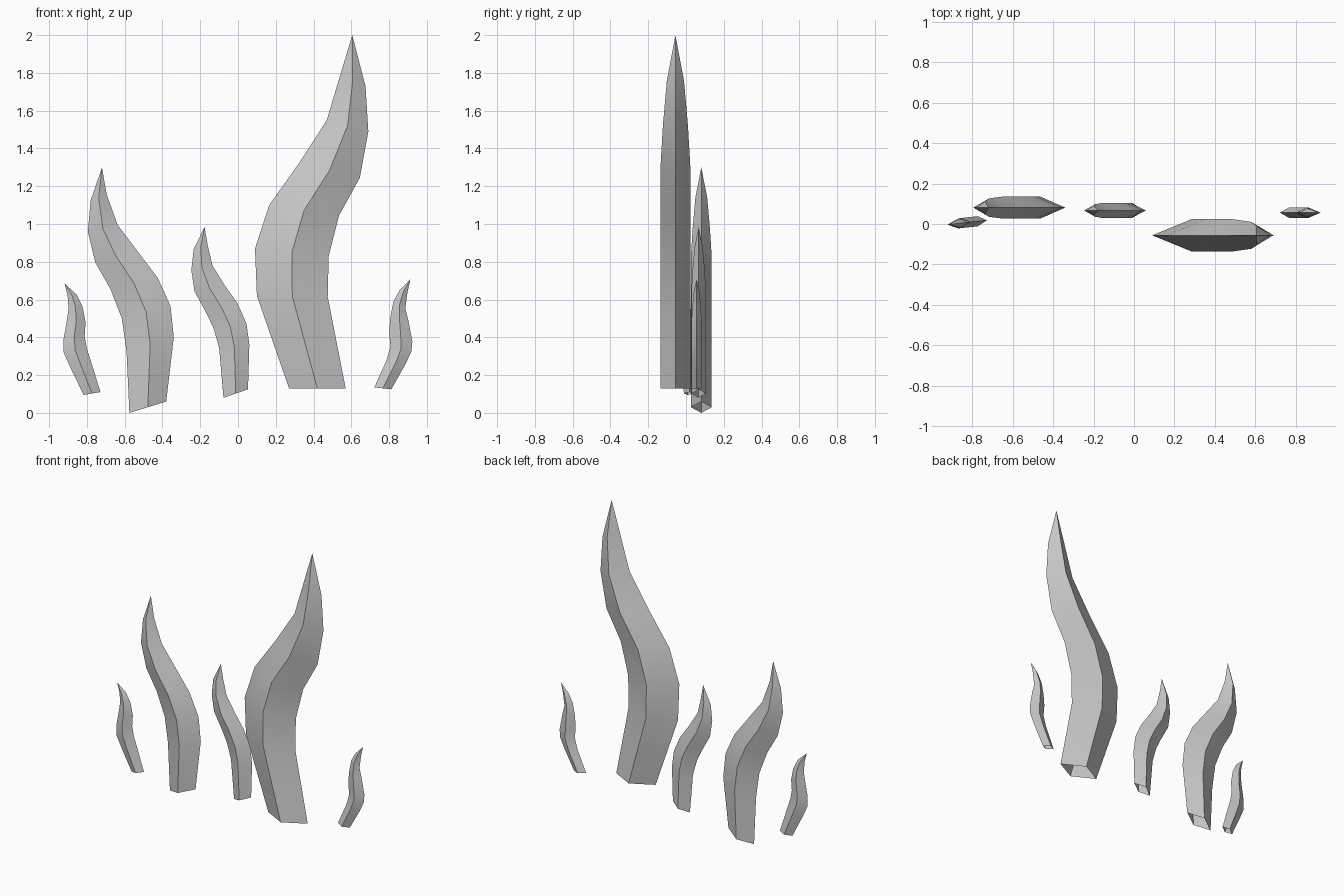
import bpy, bmesh, math

grey = bpy.data.materials.new("light grey")
grey.diffuse_color = (0.6, 0.6, 0.6, 1)

# Ridge depth per ring, thinning towards the tip
TAPER = [1, 1, 1, 1, 1, 1, 0.83, 0.57]


def flame(name, left, right, tip, y, depth, turn=0.0):
    """Hollow diamond-section blade through left/right edge points (x, z)."""
    # the straight foot gets one extra ring halfway up
    for edge in (left, right):
        edge.insert(1, tuple((a + b) / 2 for a, b in zip(edge[0], edge[1])))
    cx = sum(p[0] for p in left + right) / (2 * len(left))

    bm = bmesh.new()

    def vert(x, z, dy=0.0):
        return bm.verts.new((x, y + dy + turn * (x - cx), z))

    rings = []
    for (lx, lz), (rx, rz), t in zip(left, right, TAPER):
        mx, mz, d = (lx + rx) / 2, (lz + rz) / 2, depth * t
        rings.append([vert(lx, lz), vert(mx, mz, -d),
                      vert(rx, rz), vert(mx, mz, d)])
    top = vert(*tip)
    for i in range(4):
        j = (i + 1) % 4
        for a, b in zip(rings, rings[1:]):
            bm.faces.new((a[i], a[j], b[j], b[i]))
        bm.faces.new((rings[-1][i], rings[-1][j], top))

    mesh = bpy.data.meshes.new(name)
    bm.to_mesh(mesh)
    bm.free()
    mesh.materials.append(grey)
    obj = bpy.data.objects.new(name, mesh)
    bpy.context.collection.objects.link(obj)
    bpy.ops.object.select_all(action='DESELECT')
    obj.select_set(True)
    bpy.context.view_layer.objects.active = obj
    bpy.ops.object.shade_smooth_by_angle(angle=math.radians(30))


# Tallest blade, right of centre
flame("tall_flame",
      [(.27, .13), (.10, .62), (.09, .87), (.165, 1.10), (.325, 1.325),
       (.47, 1.55), (.54, 1.785)],
      [(.57, .13), (.475, .615), (.48, .83), (.535, 1.045), (.645, 1.245),
       (.69, 1.49), (.675, 1.73)],
      (.605, 2.0), -.056, .08)

# Second blade, left
flame("left_flame",
      [(-.575, .0), (-.59, .325), (-.615, .50), (-.675, .655), (-.755, .795),
       (-.795, .96), (-.78, 1.125)],
      [(-.38, .06), (-.34, .40), (-.357, .565), (-.425, .715), (-.535, .86),
       (-.637, .995), (-.695, 1.155)],
      (-.72, 1.30), .081, .055)

# Middle blade
flame("middle_flame",
      [(-.077, .08), (-.10, .345), (-.13, .45), (-.172, .537), (-.23, .643),
       (-.247, .755), (-.235, .865)],
      [(.053, .125), (.06, .362), (.045, .473), (-.003, .58), (-.07, .675),
       (-.135, .78), (-.16, .885)],
      (-.177, .985), .067, .038)

# Small outer blade, far left, slightly turned
flame("far_left_flame",
      [(-.817, .095), (-.89, .246), (-.923, .32), (-.923, .394), (-.907, .484),
       (-.897, .553), (-.902, .62)],
      [(-.728, .11), (-.775, .262), (-.80, .34), (-.812, .405), (-.807, .48),
       (-.823, .563), (-.855, .627)],
      (-.918, .685), .006, .025, turn=.11)

# Small outer blade, far right
flame("far_right_flame",
      [(.722, .135), (.786, .278), (.807, .352), (.80, .43), (.807, .51),
       (.823, .59), (.855, .648)],
      [(.812, .125), (.886, .257), (.918, .325), (.923, .378), (.902, .49),
       (.886, .553), (.897, .638)],
      (.913, .707), .056, .026)
